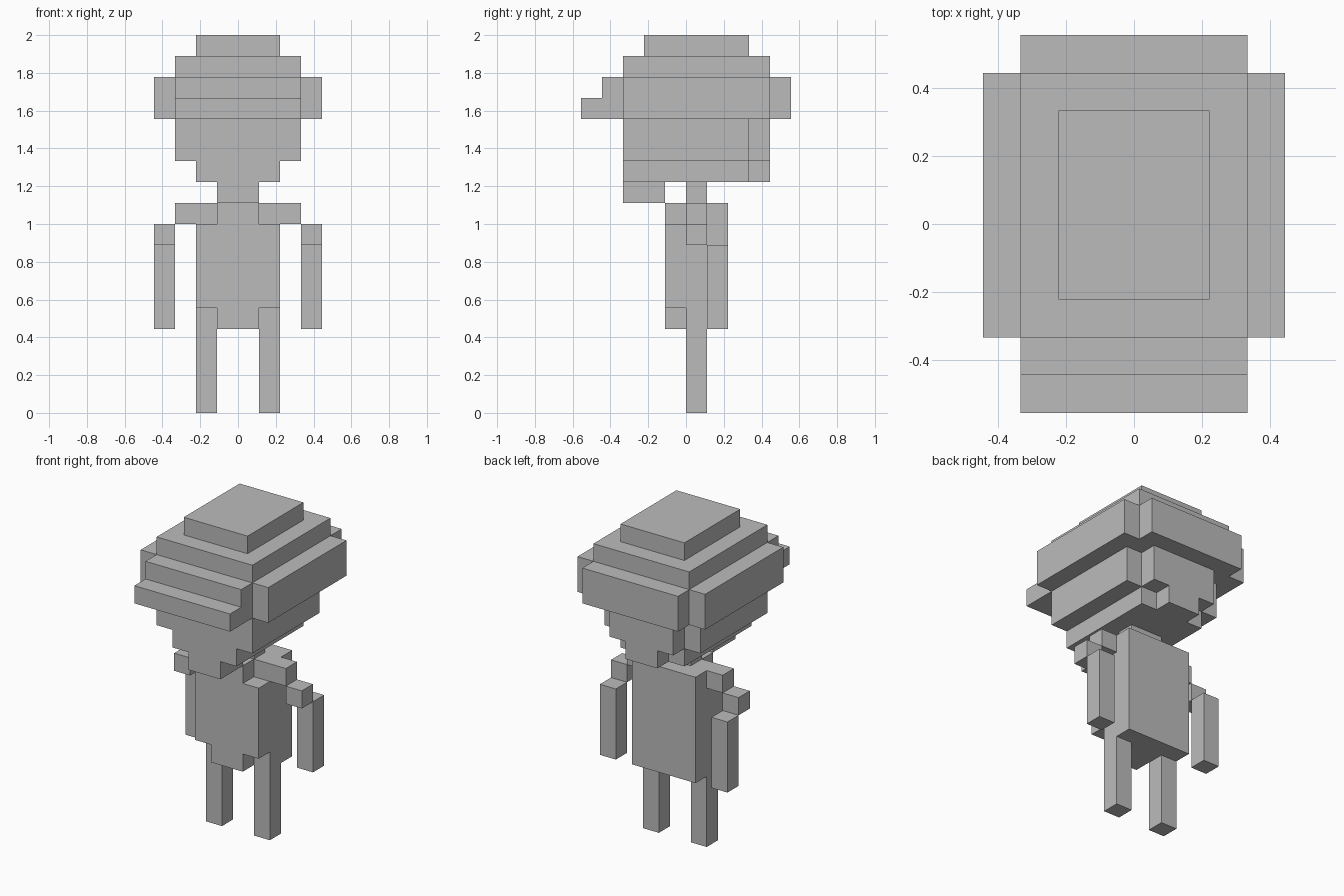
import bpy, bmesh
from itertools import product
from mathutils import Vector

UNIT = 2 / 18  # one block

cube = bpy.data.objects.get("Cube")
if cube:
    bpy.data.objects.remove(cube, do_unlink=True)

grey = bpy.data.materials.new("plain_grey")
grey.use_nodes = True
colour = (0.5, 0.5, 0.5, 1)
grey.diffuse_color = colour
grey.node_tree.nodes["Principled BSDF"].inputs["Base Color"].default_value = colour


def part(name, boxes):
    """Fill boxes (x0, x1, y0, y1, z0, z1) with blocks and keep only the outer skin."""
    cells = set()
    for x0, x1, y0, y1, z0, z1 in boxes:
        cells.update(product(range(x0, x1), range(y0, y1), range(z0, z1)))
    bm = bmesh.new()
    for cell in sorted(cells):
        for axis, side in product(range(3), (0, 1)):
            neighbour = list(cell)
            neighbour[axis] += 2 * side - 1
            if tuple(neighbour) in cells:
                continue
            corners = []
            for u, v in ((0, 0), (1, 0), (1, 1), (0, 1)):
                p = Vector(cell)
                p[axis] += side
                p[(axis + 1) % 3] += u
                p[(axis + 2) % 3] += v
                corners.append(bm.verts.new(p * UNIT))
            bm.faces.new(corners if side else corners[::-1])
    bmesh.ops.remove_doubles(bm, verts=bm.verts, dist=0.001)
    bmesh.ops.dissolve_limit(bm, angle_limit=0.01, verts=bm.verts, edges=bm.edges)
    mesh = bpy.data.meshes.new(name)
    bm.to_mesh(mesh)
    bm.free()
    mesh.materials.append(grey)
    bpy.context.collection.objects.link(bpy.data.objects.new(name, mesh))


def mirrored(name, boxes):
    """Make a left (+x) part and its right twin."""
    part("left_" + name, boxes)
    part("right_" + name, [(-b[1], -b[0], *b[2:]) for b in boxes])


# Stepped hat with side flaps, front and back band, and peak
part("hat", [
    (-2, 2, -2, 3, 17, 18),
    (-3, 3, -3, 4, 16, 17),
    (-4, 4, -3, 4, 14, 16),
    (-3, 3, -4, 5, 14, 16),
    (-3, 3, -5, -4, 14, 15),
])

# Head narrowing to the chin, with a narrower back
part("head", [
    (-3, 3, -3, 3, 12, 14),
    (-2, 2, 3, 4, 12, 14),
    (-2, 2, -3, 3, 11, 12),
    (-1, 1, 3, 4, 11, 12),
    (-1, 1, -3, -1, 10, 11),
])

# Torso with neck, shoulders, chest plate and flat back
part("torso", [
    (-1, 1, 0, 1, 10, 11),
    (-3, 3, 0, 1, 9, 10),
    (-2, 2, 0, 1, 4, 9),
    (-2, 2, 1, 2, 4, 10),
    (-2, 2, -1, 0, 5, 9),
    (-1, 1, -1, 0, 4, 10),
])

# Limbs
mirrored("upper_arm", [(3, 4, 0, 1, 8, 9)])
mirrored("lower_arm", [(3, 4, 1, 2, 4, 8)])
mirrored("leg", [(1, 2, 0, 1, 0, 4)])
